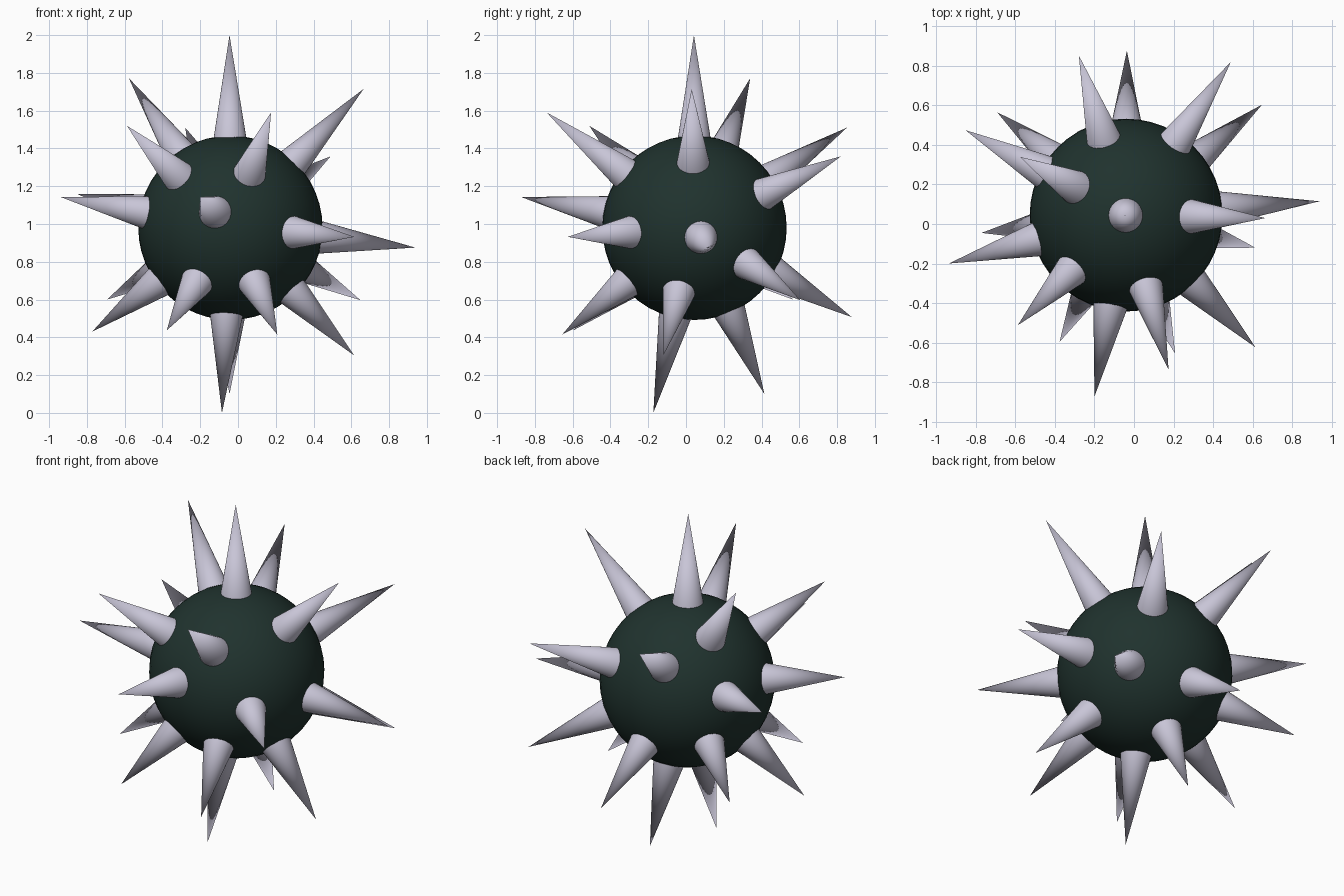
import bpy
from mathutils import Vector

if "Cube" in bpy.data.objects:
    bpy.data.objects.remove(bpy.data.objects["Cube"])

CENTRE = Vector((-0.04, 0.045, 0.98))
RADIUS = 0.488


def material(name, colour):
    m = bpy.data.materials.new(name)
    m.diffuse_color = colour
    m.use_nodes = True
    m.node_tree.nodes["Principled BSDF"].inputs["Base Color"].default_value = m.diffuse_color
    return m


shell_mat = material("dark_green", (0.014, 0.032, 0.027, 1))
spike_mat = material("pale_steel", (0.58, 0.56, 0.68, 1))

# round body
bpy.ops.mesh.primitive_uv_sphere_add(segments=48, ring_count=24, radius=RADIUS, location=CENTRE)
body = bpy.context.object
body.name = "ball"
body.data.materials.append(shell_mat)
bpy.ops.object.shade_smooth()

# spike tips, from top to bottom
TIPS = [
    (-0.045, 0.042, 2.00), (-0.578, 0.34, 1.772), (0.665, 0.03, 1.715),
    (0.175, -0.737, 1.59), (-0.588, -0.512, 1.52), (-0.279, 0.852, 1.51),
    (0.49, 0.82, 1.358), (-0.853, 0.475, 1.16), (-0.937, -0.2, 1.142),
    (-0.2, -0.873, 1.143), (0.616, -0.625, 0.932), (0.94, 0.115, 0.875),
    (0.648, 0.604, 0.597), (-0.693, 0.566, 0.60), (-0.036, 0.878, 0.507),
    (-0.772, -0.045, 0.43), (-0.377, -0.597, 0.437), (0.208, -0.655, 0.415),
    (0.614, -0.12, 0.305), (-0.045, 0.415, 0.10), (-0.085, -0.173, 0.0),
]


def spike(i, tip):
    """Cone pointing radially out, with its base sunk into the ball."""
    out = Vector(tip) - CENTRE
    start = 0.42
    depth = out.length - start
    base = 0.086 * depth / (out.length - 0.48)
    d = out.normalized()
    bpy.ops.mesh.primitive_cone_add(
        vertices=32, radius1=base, radius2=0, depth=depth,
        location=CENTRE + d * (start + depth / 2),
        rotation=d.to_track_quat('Z', 'Y').to_euler())
    ob = bpy.context.object
    ob.name = f"spike_{i:02d}"
    ob.data.materials.append(spike_mat)
    bpy.ops.object.shade_smooth_by_angle()


for i, t in enumerate(TIPS, 1):
    spike(i, t)
